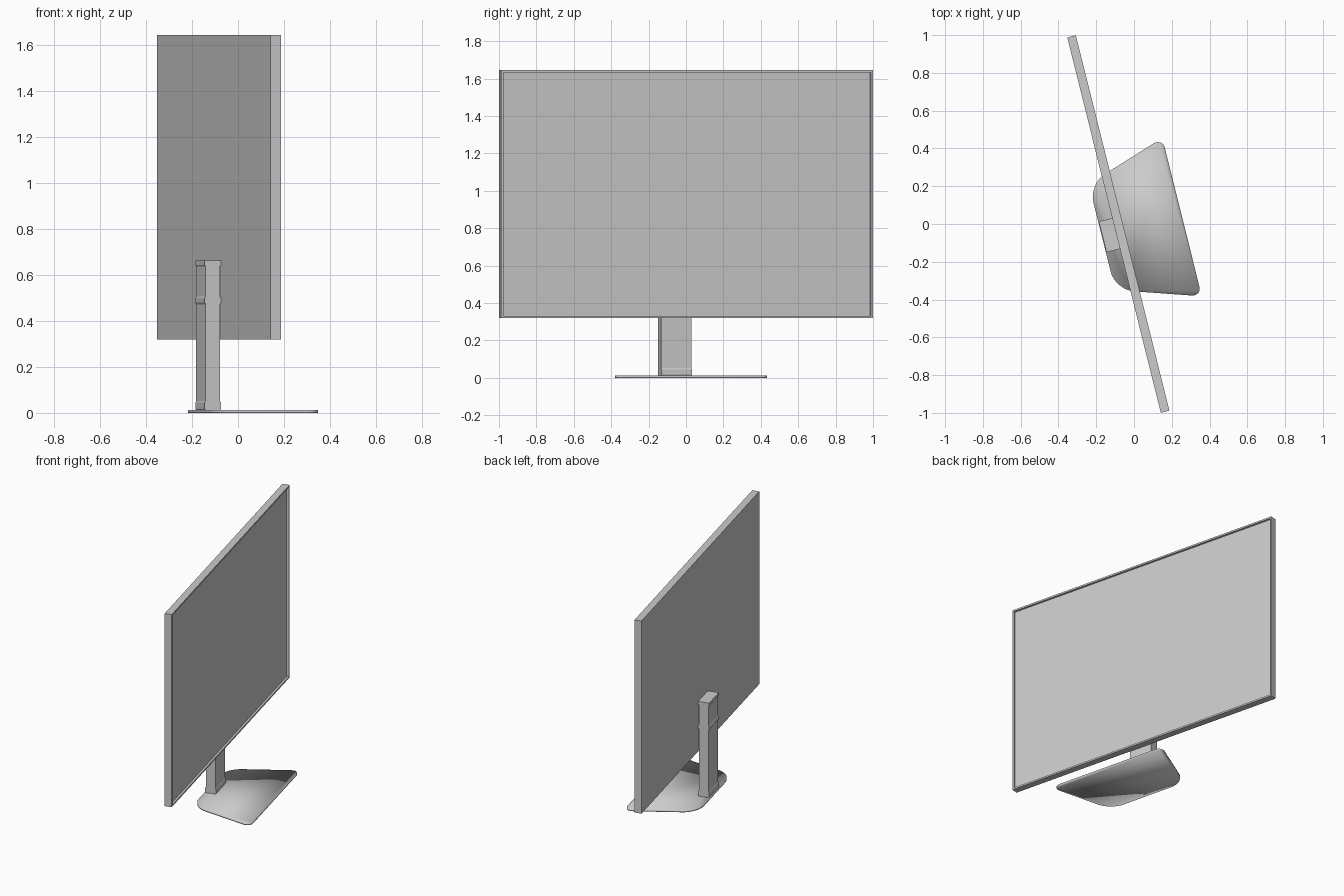
import bpy, bmesh, math
from mathutils import Vector

if "Cube" in bpy.data.objects:
    bpy.data.objects.remove(bpy.data.objects["Cube"])

TURN = math.radians(14)   # whole monitor is swivelled about z
MID_Y = -0.026            # symmetry line of the stand


def finish(bm, name):
    bmesh.ops.recalc_face_normals(bm, faces=bm.faces)
    mesh = bpy.data.meshes.new(name)
    bm.to_mesh(mesh)
    bm.free()
    ob = bpy.data.objects.new(name, mesh)
    ob.rotation_euler.z = TURN
    bpy.context.collection.objects.link(ob)
    return ob


def extrude(bm, points, offset):
    """Closed prism from an outline."""
    face = bm.faces.new([bm.verts.new(p) for p in points])
    ext = bmesh.ops.extrude_face_region(bm, geom=[face], use_keep_orig=True)
    moved = [g for g in ext["geom"] if isinstance(g, bmesh.types.BMVert)]
    bmesh.ops.translate(bm, verts=moved, vec=Vector(offset))


# Display: thin slab with a recessed screen inside a narrow bezel
bm = bmesh.new()
x0, x1, y0, y1, z0, z1 = -0.104, -0.057, -1.004, 1.044, 0.32, 1.645
extrude(bm, [(x0, y0, z0), (x0, y1, z0), (x0, y1, z1), (x0, y0, z1)], (x1 - x0, 0, 0))
bmesh.ops.recalc_face_normals(bm, faces=bm.faces)
front = max(bm.faces, key=lambda f: f.calc_center_median().x)
bmesh.ops.inset_region(bm, faces=[front], thickness=0.016)
wall = bmesh.ops.inset_region(bm, faces=[front], thickness=0.0005)
bmesh.ops.translate(bm, verts=front.verts, vec=(-0.014, 0, 0))
finish(bm, "display_panel")

# Stand column: side profile with raised bands at foot, middle and top
side = [(0.0, 0.01), (0.004, 0.018), (0.004, 0.045), (0.0, 0.052),
        (0.0, 0.473), (0.004, 0.48), (0.004, 0.5), (0.0, 0.507),
        (0.0, 0.638), (0.004, 0.645), (0.004, 0.663)]
back_x, front_x, half = -0.173, -0.108, 0.084
outline = [(back_x - d, z) for d, z in side] + [(front_x + d, z) for d, z in reversed(side)]
bm = bmesh.new()
extrude(bm, [(x, MID_Y - half, z) for x, z in outline], (0, 2 * half, 0))
finish(bm, "stand_column")

# Base plate: rounded trapezoid, wider at the front
bm = bmesh.new()
corners = [(-0.181, -0.289), (0.256, -0.432), (0.256, 0.432), (-0.181, 0.289)]
bm.faces.new([bm.verts.new((x, y + MID_Y, 0)) for x, y in corners])
for sign, radius in ((-1, 0.1), (1, 0.055)):
    picked = [v for v in bm.verts if v.co.x * sign > 0.18]
    bmesh.ops.bevel(bm, geom=picked, offset=radius, offset_type='OFFSET',
                    segments=8, profile=0.5, affect='VERTICES')
loop = [v.co.copy() for v in bm.faces[:][0].verts]
bm.clear()
extrude(bm, loop, (0, 0, 0.012))
for f in bm.faces:
    f.smooth = True
finish(bm, "base_plate")
